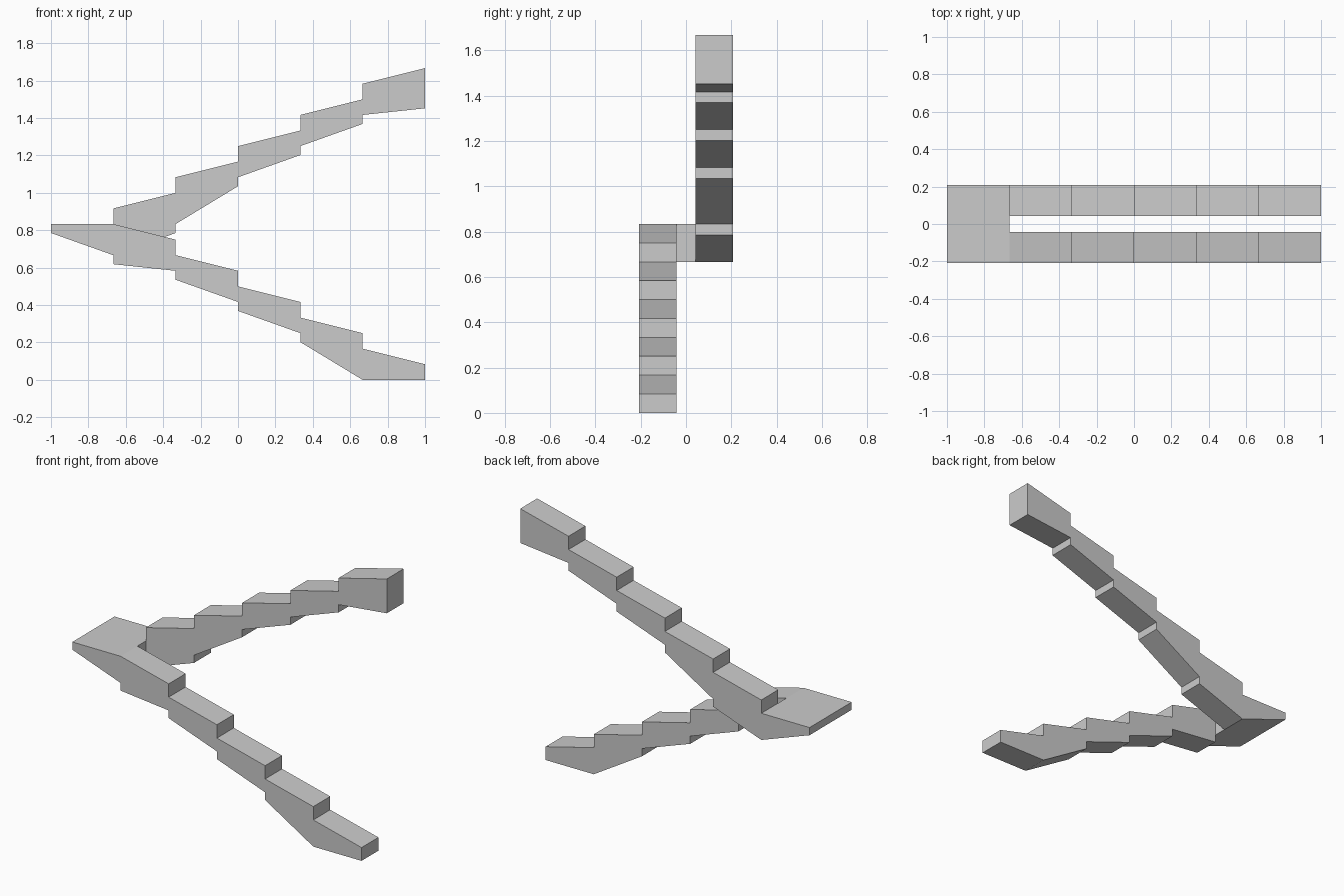
import bpy, bmesh

if "Cube" in bpy.data.objects:
    bpy.data.objects.remove(bpy.data.objects["Cube"])

RUN, RISE, LIP = 1 / 3, 1 / 12, 0.048   # tread length, riser height, underside notch
OUT, GAP = 2.5 / 12, 0.5 / 12           # outer and inner y of the flights


def extrude(name, profile, y0, y1):
    """Prism from an x-z profile between two y values."""
    bm = bmesh.new()
    face = bm.faces.new([bm.verts.new((x, y0, z)) for x, z in profile])
    ret = bmesh.ops.extrude_face_region(bm, geom=[face])
    verts = [v for v in ret["geom"] if isinstance(v, bmesh.types.BMVert)]
    bmesh.ops.translate(bm, verts=verts, vec=(0, y1 - y0, 0))
    bmesh.ops.recalc_face_normals(bm, faces=bm.faces)
    mesh = bpy.data.meshes.new(name)
    bm.to_mesh(mesh)
    bm.free()
    obj = bpy.data.objects.new(name, mesh)
    bpy.context.collection.objects.link(obj)
    return obj


# Lower flight: sloping treads climb from the right end to the landing
top = []
for i in range(5):
    x, z = 1 - i * RUN, (1 + 2 * i) * RISE
    top += [(x, z), (x - RUN, z + RISE)]
top[-1] = (-2 / 3, 10 * RISE)
under = [(-2 / 3, 8 * RISE - LIP)]
for x, z in ((-RUN, 7), (0, 5), (RUN, 3)):
    under += [(x, z * RISE), (x, z * RISE - LIP)]
under += [(2 / 3, 0), (1, 0)]
# small notch facing left sits under the landing
extrude("lower_flight", top + under, -OUT, -GAP)

# Upper flight: treads climb from the landing back to the right
top = []
for i in range(5):
    x, z = -2 / 3 + i * RUN, (11 + 2 * i) * RISE
    top += [(x, z), (x + RUN, z + RISE)]
under = [(1, 1.452)]
for x, z in ((2 / 3, 17), (RUN, 15), (0, 13), (-RUN, 10)):
    under += [(x, z * RISE), (x, z * RISE - LIP)]
under += [(-2 / 3, 8 * RISE)]
extrude("upper_flight", top + under, GAP, OUT)

# Landing: flat top, sloped underside, full width
extrude("landing", [(-1, 10 * RISE), (-2 / 3, 10 * RISE),
                    (-2 / 3, 8 * RISE), (-1, 10 * RISE - LIP)], -OUT, OUT)
